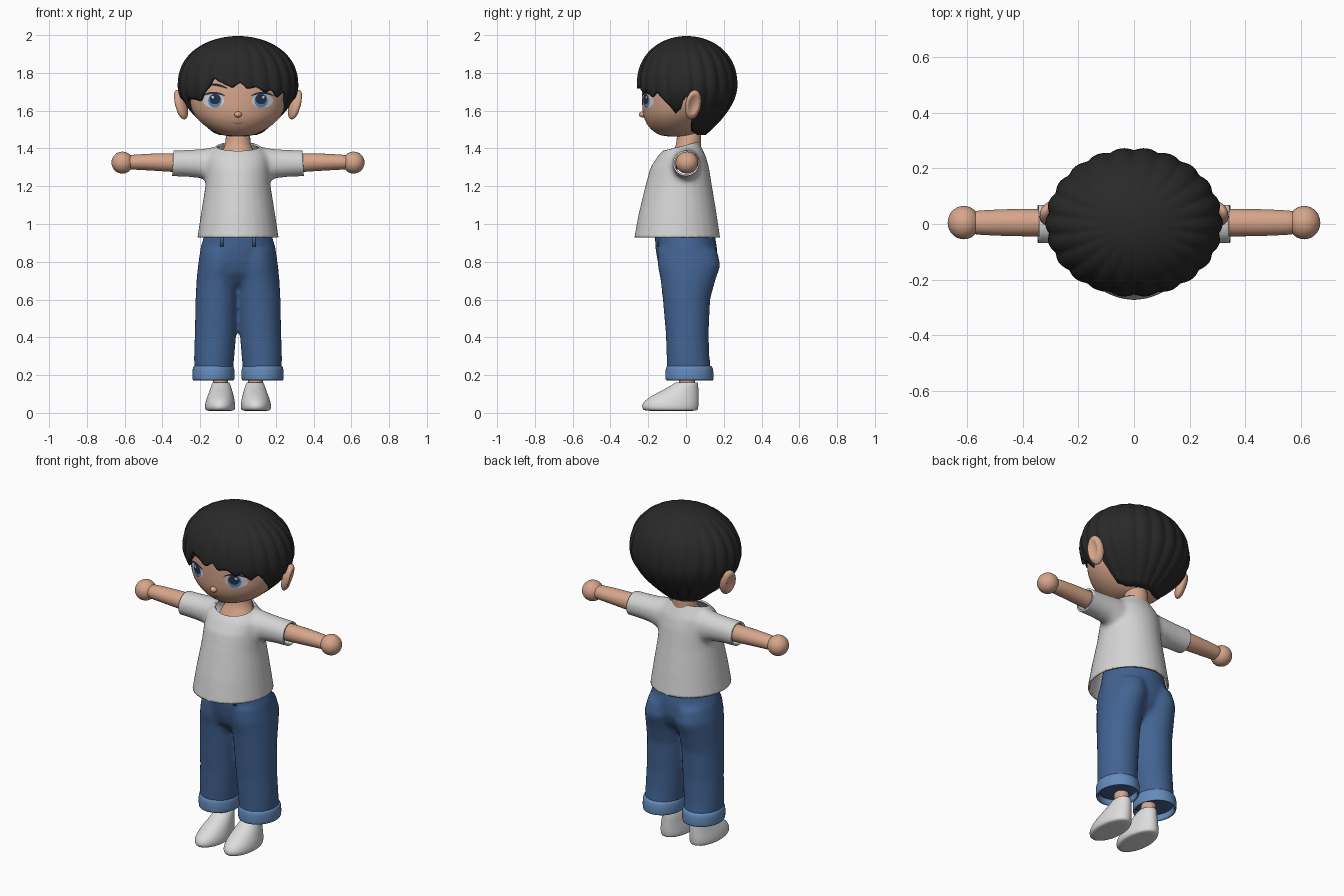
import bpy, bmesh, math
from mathutils import Vector
from mathutils.bvhtree import BVHTree

cube = bpy.data.objects.get("Cube")
if cube:
    bpy.data.objects.remove(cube, do_unlink=True)


def material(name, *rgb):
    m = bpy.data.materials.new(name)
    m.use_nodes = True
    m.diffuse_color = (*rgb, 1)
    m.node_tree.nodes["Principled BSDF"].inputs["Base Color"].default_value = (*rgb, 1)
    return m


SKIN = material("skin", .68, .38, .26)
HAIR = material("black hair", .022, .022, .022)
SHIRT = material("white cotton", .66, .66, .66)
SHOE = material("white shoe", .72, .72, .72)
DENIM = material("denim", .055, .125, .29)
CUFF = material("light denim", .13, .26, .50)
EYE = material("eye white", .66, .68, .74)
IRIS = material("iris blue", .10, .25, .50)
NAVY = material("dark navy", .02, .03, .06)
LIP = material("lip", .42, .17, .12)


def loft(bm, rings, axis="z", side=1, n=28, caps=(True, True)):
    """Rings are (position, centre, half width, low, high) along the axis."""
    rows = []
    for t, c, r, lo, hi in rings:
        row = []
        for i in range(n):
            a = math.tau * i / n
            u = c + r * math.cos(a)
            v = (lo + hi) / 2 + (hi - lo) / 2 * math.sin(a)
            x, y, z = (u, v, t) if axis == "z" else (t, u, v)
            row.append(bm.verts.new((x * side, y, z)))
        rows.append(row)
    faces = [(p[i], p[(i + 1) % n], q[(i + 1) % n], q[i])
             for p, q in zip(rows, rows[1:]) for i in range(n)]
    if caps[0]:
        faces.append(rows[0][::-1])
    if caps[1]:
        faces.append(rows[-1])
    for f in faces:
        bm.faces.new(f if side > 0 else list(f)[::-1])


def finish(name, bm, mat, subsurf=0, thick=0):
    me = bpy.data.meshes.new(name)
    bm.to_mesh(me)
    bm.free()
    me.materials.append(mat)
    me.shade_smooth()
    ob = bpy.data.objects.new(name, me)
    bpy.context.collection.objects.link(ob)
    if thick:
        mod = ob.modifiers.new("Thickness", "SOLIDIFY")
        mod.thickness, mod.offset = thick, -1
    if subsurf:
        mod = ob.modifiers.new("Smooth", "SUBSURF")
        mod.levels = mod.render_levels = subsurf
    return ob


def part(name, rings, mat, axis="z", side=1, caps=(True, True), thick=0):
    bm = bmesh.new()
    loft(bm, rings, axis, side, caps=caps)
    return finish(name, bm, mat, 1, thick)


def ball(name, centre, size, mat):
    bm = bmesh.new()
    bmesh.ops.create_uvsphere(bm, u_segments=28, v_segments=18, radius=1)
    bmesh.ops.scale(bm, vec=size, verts=bm.verts)
    bmesh.ops.translate(bm, vec=centre, verts=bm.verts)
    return finish(name, bm, mat)


def fuse(ob, voxel, smooth):
    """Melt overlapping volumes of one object into a single soft skin."""
    mod = ob.modifiers.new("Fuse", "REMESH")
    mod.mode, mod.voxel_size = "VOXEL", voxel
    mod = ob.modifiers.new("Relax", "SMOOTH")
    mod.factor, mod.iterations = .5, smooth
    bpy.context.view_layer.update()
    me = bpy.data.meshes.new_from_object(ob.evaluated_get(bpy.context.evaluated_depsgraph_get()))
    ob.modifiers.clear()
    ob.data = me
    me.shade_smooth()


# Shirt: torso and sleeves fused, then cut open at hem, neck and sleeve ends
bm = bmesh.new()
loft(bm, [(.88, 0, .222, -.28, .188), (.93, 0, .215, -.274, .181), (1.05, 0, .197, -.252, .163),
          (1.2, 0, .173, -.216, .138), (1.3, 0, .168, -.188, .122), (1.36, 0, .165, -.15, .105),
          (1.4, 0, .13, -.112, .085), (1.43, 0, .095, -.08, .07), (1.47, 0, .08, -.06, .06)])
for s in (1, -1):
    loft(bm, [(.05, -.005, .085, 1.2, 1.405), (.14, -.003, .078, 1.215, 1.405),
              (.2, 0, .072, 1.243, 1.396), (.27, 0, .07, 1.25, 1.392), (.39, 0, .071, 1.253, 1.388)], "x", s)
shirt = finish("shirt", bm, SHIRT)
fuse(shirt, .013, 5)
bm = bmesh.new()
bm.from_mesh(shirt.data)
for point, normal in (((0, 0, .93), (0, 0, -1)), ((0, 0, 1.418), (0, -.25, 1)),
                      ((.345, 0, 1.32), (1, 0, .05)), ((-.345, 0, 1.32), (-1, 0, .05))):
    bmesh.ops.bisect_plane(bm, geom=bm.verts[:] + bm.edges[:] + bm.faces[:],
                           plane_co=point, plane_no=normal, clear_outer=True)
bm.to_mesh(shirt.data)
bm.free()
mod = shirt.modifiers.new("Thickness", "SOLIDIFY")
mod.thickness, mod.offset = .01, -1

# Jeans: pelvis, seat and legs fused
bm = bmesh.new()
loft(bm, [(.68, 0, .14, -.08, .08), (.74, 0, .2, -.13, .14), (.8, 0, .21, -.15, .165),
          (.87, 0, .2, -.162, .165), (.93, 0, .182, -.165, .155), (.98, 0, .175, -.16, .145)])
for s in (1, -1):
    loft(bm, [(.2, .13, .102, -.1, .135), (.3, .126, .107, -.103, .124), (.42, .119, .11, -.107, .12),
              (.6, .113, .112, -.123, .128), (.7, .108, .112, -.134, .155),
              (.78, .1, .112, -.15, .183), (.86, .09, .105, -.15, .165)], side=s)
jeans = finish("jeans", bm, DENIM)
fuse(jeans, .014, 4)

# Parts that come in pairs
for s, label in ((1, "left"), (-1, "right")):
    part(label + "_cuff", [(.17, .13, .108, -.105, .143), (.175, .13, .112, -.11, .147),
                           (.21, .13, .113, -.11, .147), (.243, .13, .111, -.108, .143),
                           (.252, .13, .1, -.098, .13)], CUFF, side=s, caps=(False, False), thick=.014)
    part(label + "_ankle", [(.05, .09, .038, -.04, .04), (.14, .09, .038, -.035, .045),
                            (.24, .1, .045, -.04, .06)], SKIN, side=s)
    part(label + "_shoe", [(.01, .095, .066, -.205, .052), (.014, .095, .078, -.228, .063),
                           (.035, .095, .082, -.238, .067), (.065, .094, .077, -.222, .068),
                           (.095, .092, .068, -.175, .067), (.125, .09, .058, -.115, .066),
                           (.15, .09, .05, -.07, .065), (.163, .09, .044, -.055, .062)],
         SHOE, side=s, caps=(True, False), thick=.008)
    part(label + "_arm", [(.25, .005, .05, 1.27, 1.375), (.36, .005, .05, 1.276, 1.375),
                          (.46, .005, .049, 1.283, 1.373), (.56, .005, .044, 1.288, 1.367),
                          (.6, .005, .04, 1.29, 1.362)], SKIN, "x", s)
    ball(label + "_hand", (.612 * s, .005, 1.325), (.058, .06, .058), SKIN)

    # Ear with a hollow in its outer front side
    bm = bmesh.new()
    bmesh.ops.create_uvsphere(bm, u_segments=32, v_segments=24, radius=1)
    for v in bm.verts:
        x, y, z = v.co
        dip = max(0, 1 - (y * y + z * z) / .5) if x > 0 else 0
        x -= dip * .7
        v.co = (s * (.302 + .032 * x + .018 * z - .012 * y), .038 + .042 * y + .01 * z,
                1.632 + .078 * z)
    if s < 0:
        bmesh.ops.reverse_faces(bm, faces=bm.faces)
    finish(label + "_ear", bm, SKIN)

    # Belt loop
    bm = bmesh.new()
    bmesh.ops.create_cube(bm, size=1)
    bmesh.ops.scale(bm, vec=(.018, .012, .07), verts=bm.verts)
    bmesh.ops.translate(bm, vec=(.085 * s, -.148, .915), verts=bm.verts)
    finish(label + "_belt_loop", bm, DENIM)

# Neck and head
part("neck", [(1.28, 0, .12, -.11, .08), (1.36, 0, .105, -.09, .075), (1.4, 0, .074, -.058, .078),
              (1.44, 0, .064, -.048, .08), (1.52, 0, .066, -.05, .085)], SKIN)
head = part("head", [(1.462, 0, .05, -.11, .03), (1.475, 0, .1, -.155, .06), (1.505, 0, .16, -.193, .09),
                     (1.55, 0, .215, -.222, .125), (1.6, 0, .248, -.233, .16), (1.66, 0, .264, -.234, .19),
                     (1.73, 0, .27, -.236, .21), (1.8, 0, .262, -.228, .215), (1.87, 0, .225, -.19, .18),
                     (1.93, 0, .14, -.11, .12)], SKIN)
ball("nose", (0, -.229, 1.58), (.02, .02, .016), SKIN)

# Hair: a dome with soft locks whose hem follows the fringe, ears and nape
HEM = [(-180, 1.47), (-125, 1.47), (-102, 1.49), (-95, 1.65), (-88, 1.68), (-82, 1.61), (-75, 1.6),
       (-66, 1.66), (-52, 1.66), (-42, 1.65), (-34, 1.7), (-25, 1.775), (-17, 1.75), (-5, 1.72),
       (2, 1.75), (9, 1.715), (18, 1.725), (28, 1.695), (34, 1.71), (44, 1.67), (52, 1.7),
       (62, 1.65), (74, 1.585), (82, 1.61), (88, 1.68), (95, 1.65), (102, 1.49), (125, 1.47), (180, 1.47)]


def hem(deg):
    for (a, za), (b, zb) in zip(HEM, HEM[1:]):
        if a <= deg <= b:
            return za + (zb - za) * (deg - a) / (b - a)


bm = bmesh.new()
COLS, ROWS, WIDEST, TOP = 180, 30, 1.73, 1.995
top = bm.verts.new((0, .01, TOP))
grid = []
for i in range(COLS):
    deg = -180 + 360 * i / COLS
    col = []
    for j in range(1, ROWS + 1):
        z = hem(deg) + (TOP - hem(deg)) * math.cos(math.pi / 2 * j / ROWS)
        if z > WIDEST:
            r = math.sqrt(max(0, 1 - ((z - WIDEST) / (TOP - WIDEST)) ** 2.3))
        else:
            r = 1 - .63 * ((WIDEST - z) / .26) ** 1.8
        a = math.radians(deg)
        swirl = 11 * a + 3 * (z - WIDEST) * math.sin(a)
        r *= 1 + .035 * (abs(math.sin(swirl)) - .6) * min(1, 3 * j / ROWS)
        depth = .262 if abs(deg) < 90 else .268
        col.append(bm.verts.new((.315 * r * math.sin(a), .003 - depth * r * math.cos(a), z)))
    grid.append(col)
for p, q in zip(grid, grid[1:] + grid[:1]):
    bm.faces.new((top, p[0], q[0]))
    for j in range(ROWS - 1):
        bm.faces.new((p[j], p[j + 1], q[j + 1], q[j]))
finish("hair", bm, HAIR, thick=.022)

# Face paint: thin plates laid on the head
bpy.context.view_layer.update()
surface = BVHTree.FromObject(head, bpy.context.evaluated_depsgraph_get())


def paint(name, x, z, rx, rz, mat, lift, bend=0, tilt=0):
    bm = bmesh.new()
    bmesh.ops.create_circle(bm, cap_ends=True, cap_tris=True, segments=28, radius=1)
    bmesh.ops.subdivide_edges(bm, edges=bm.edges, cuts=2, use_grid_fill=True)
    for v in bm.verts:
        px = x + v.co.x * rx
        pz = z + v.co.y * rz - bend * v.co.x ** 2 + tilt * v.co.x
        hit = surface.ray_cast(Vector((px, -1, pz)), Vector((0, 1, 0)))[0]
        v.co = (px, hit.y - lift, pz)
    bm.normal_update()
    bmesh.ops.reverse_faces(bm, faces=[f for f in bm.faces if f.normal.y > 0])
    finish(name, bm, mat)


for s, label in ((1, "left"), (-1, "right")):
    paint(label + "_eye_white", .13 * s, 1.652, .056, .036, EYE, .002)
    paint(label + "_iris", .122 * s, 1.653, .036, .037, IRIS, .004)
    paint(label + "_pupil", .122 * s, 1.661, .029, .027, NAVY, .006)
    paint(label + "_glint", .134 * s, 1.672, .007, .007, EYE, .008)
    paint(label + "_lash", .13 * s, 1.694, .062, .006, NAVY, .007, .016)
    paint(label + "_brow", .105 * s, 1.735, .05, .007, HAIR, .004, .008, .01 * s)
paint("mouth", 0, 1.532, .026, .004, LIP, .003, -.003)
